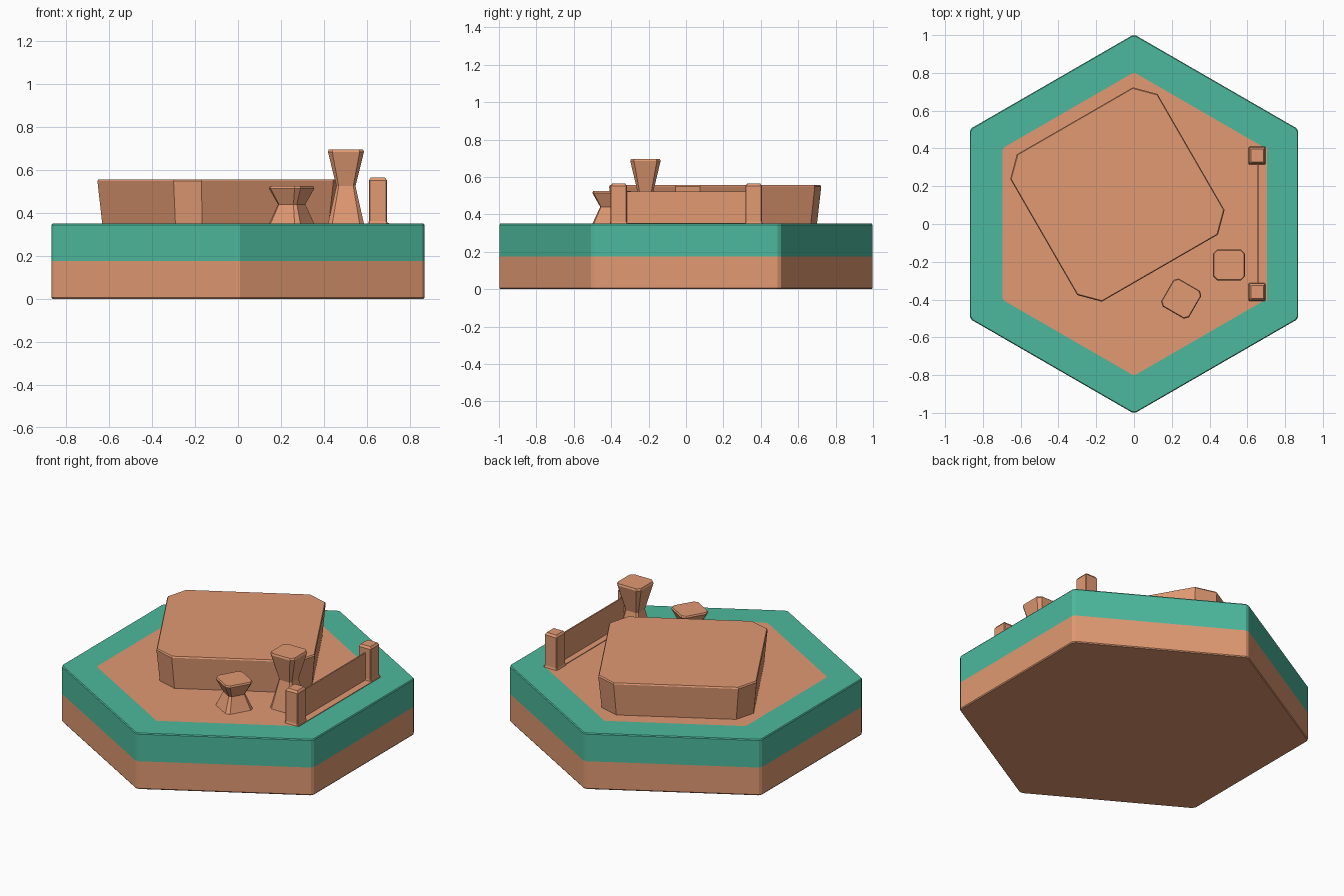
import bpy
import bmesh
from math import sin, cos, pi, radians
from mathutils import Vector, Matrix

cube = bpy.data.objects.get("Cube")
if cube:
    bpy.data.objects.remove(cube, do_unlink=True)


def make_material(name, color):
    mat = bpy.data.materials.new(name)
    mat.use_nodes = True
    mat.diffuse_color = color
    mat.node_tree.nodes["Principled BSDF"].inputs["Base Color"].default_value = color
    return mat


CLAY = make_material("clay", (0.75, 0.32, 0.17, 1))
TEAL = make_material("teal", (0.074, 0.485, 0.337, 1))
GROUND = 0.35


def chamfered(corners, cut):
    """Replace each corner of an outline by two points, cut away from it."""
    outline = []
    for i, corner in enumerate(corners):
        for other in (corners[i - 1], corners[(i + 1) % len(corners)]):
            outline.append(corner + (other - corner).normalized() * cut)
    return outline


def rectangle(half_x, half_y):
    return [Vector((half_x * sx, half_y * sy))
            for sx, sy in ((1, 1), (-1, 1), (-1, -1), (1, -1))]


def loft(name, outline, rings, center=(0, 0), turn=0, mats=(CLAY,), rule=None):
    """Stack scaled copies of an outline; each ring is (height, scale)."""
    bm = bmesh.new()
    layers = [[bm.verts.new((p.x * s, p.y * s, z)) for p in outline] for z, s in rings]
    n = len(outline)
    for low, high in zip(layers, layers[1:]):
        for i in range(n):
            j = (i + 1) % n
            bm.faces.new((low[i], low[j], high[j], high[i]))
    bm.faces.new(layers[0][::-1])
    bm.faces.new(layers[-1])
    bmesh.ops.rotate(bm, verts=bm.verts, matrix=Matrix.Rotation(radians(turn), 3, 'Z'))
    bmesh.ops.translate(bm, verts=bm.verts, vec=(*center, 0))
    bmesh.ops.recalc_face_normals(bm, faces=bm.faces)
    if rule:
        for face in bm.faces:
            face.material_index = rule(face)
    mesh = bpy.data.meshes.new(name)
    bm.to_mesh(mesh)
    bm.free()
    for mat in mats:
        mesh.materials.append(mat)
    obj = bpy.data.objects.new(name, mesh)
    bpy.context.collection.objects.link(obj)
    return obj


# Hexagonal tile: teal upper half and rim, clay lower half and inset floor
hexagon = [Vector((cos(a), sin(a))) * 1.004
           for a in (pi / 2 + i * pi / 3 for i in range(6))]


def tile_color(face):
    floor = len(face.verts) > 4
    return int(face.calc_center_median().z > 0.175 and not floor)


loft("tile", chamfered(hexagon, 0.012),
     [(0, 0.995), (0.006, 1), (0.175, 1), (0.344, 1), (GROUND, 0.995), (GROUND, 0.8)],
     mats=(CLAY, TEAL), rule=tile_color)

# Large slab with cut corners, narrower at the foot
loft("slab", chamfered(rectangle(0.45, 0.45), 0.095),
     [(GROUND, 0.96), (0.549, 1), (0.557, 0.99)], (-0.088, 0.156), 30)

# Waisted stands
loft("tall_stand", chamfered(rectangle(0.084, 0.081), 0.02),
     [(GROUND, 1), (0.36, 0.97), (0.525, 0.53), (0.685, 1), (0.696, 0.95)],
     (0.503, -0.217))
loft("short_stand", chamfered(rectangle(0.085, 0.085), 0.02),
     [(GROUND, 1), (0.36, 0.95), (0.44, 0.6), (0.515, 1), (0.525, 0.95)],
     (0.25, -0.395), -30)

# Fence: two posts, a thin panel between them and a ground strip
for name, y in (("front_post", -0.36), ("back_post", 0.362)):
    loft(name, chamfered(rectangle(0.042, 0.044), 0.004),
         [(GROUND, 1.08), (0.362, 1), (0.552, 1), (0.565, 0.78)], (0.652, y))
loft("fence_panel", rectangle(0.004, 0.33), [(GROUND, 1), (0.523, 1)], (0.655, 0))
loft("ground_strip", rectangle(0.045, 0.405), [(GROUND - 0.002, 1), (0.354, 1)], (0.658, 0))
